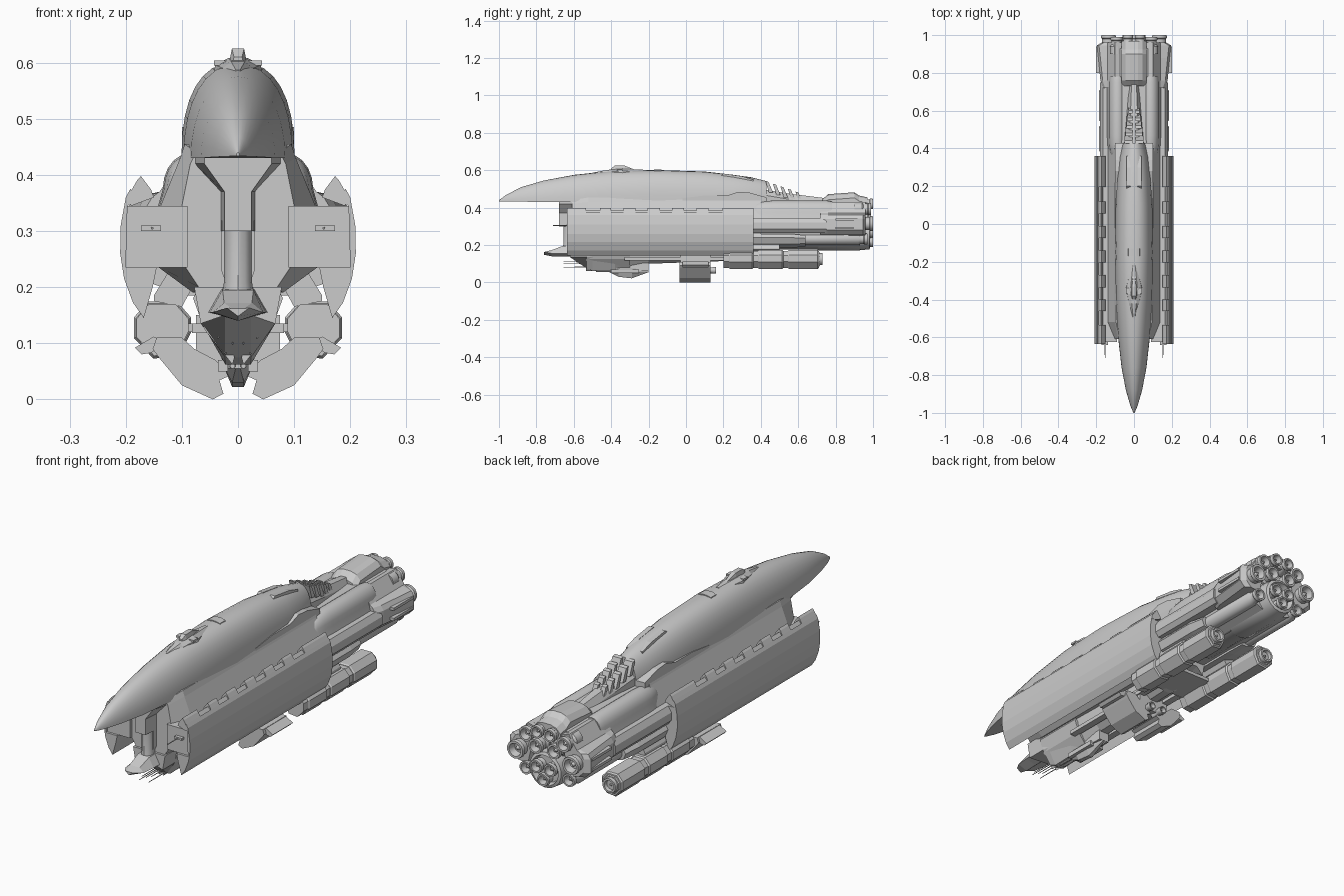
import bpy, bmesh, math
from math import sin, cos, pi


def loft(name, sections, mirror=False, smooth=False):
    """Skin a list of equal-length rings of 3D points and cap both ends."""
    bm = bmesh.new()
    rings = [[bm.verts.new(p) for p in s] for s in sections]
    n = len(rings[0])
    for a, b in zip(rings, rings[1:]):
        for i in range(n):
            bm.faces.new((a[i], a[(i + 1) % n], b[(i + 1) % n], b[i]))
    bm.faces.new(rings[0])
    bm.faces.new(rings[-1])
    bmesh.ops.recalc_face_normals(bm, faces=bm.faces)
    me = bpy.data.meshes.new(name)
    bm.to_mesh(me)
    bm.free()
    ob = bpy.data.objects.new(name, me)
    bpy.context.collection.objects.link(ob)
    if smooth:
        bpy.ops.object.select_all(action='DESELECT')
        ob.select_set(True)
        bpy.context.view_layer.objects.active = ob
        bpy.ops.object.shade_smooth_by_angle(angle=math.radians(35))
    if mirror:
        ob.modifiers.new("mirror", 'MIRROR').use_clip = False
    return ob


def prism(name, xz, y0, y1, mirror=False):
    return loft(name, [[(x, y, z) for x, z in xz] for y in (y0, y1)], mirror)


def side_prism(name, yz, x0, x1, mirror=False):
    return loft(name, [[(x, y, z) for y, z in yz] for x in (x0, x1)], mirror)


def both(half):
    """Complete a right-hand profile with its left half."""
    return half + [(-x, z) for x, z in reversed(half) if x > 0]


def box(name, x0, x1, y0, y1, z0, z1, mirror=False):
    return prism(name, [(x0, z0), (x1, z0), (x1, z1), (x0, z1)], y0, y1, mirror)


def turned(name, x, z, prof, n=16, mirror=False):
    """Round part along y from (y, radius) pairs."""
    return loft(name, [[(x + r * cos(2 * pi * (i + .5) / n), y, z + r * sin(2 * pi * (i + .5) / n))
                        for i in range(n)] for y, r in prof], mirror, True)


def nozzle(name, x, z, r, y0, y1, mirror=False):
    turned(name, x, z, [(y0, r), (y1 - .05, r), (y1 - .04, r * .8), (y1 - .02, r * .8), (y1 - .015, r * .92),
                        (y1, r * .88), (y1, r * .65), (y1 - .03, r * .5), (y1 - .03, r * .25),
                        (y1 - .01, r * .12)], 14, mirror)


def scaled_loft(name, xz, c, stations, smooth=False):
    """Mirrored part whose profile is scaled about c at each (y, scale)."""
    return loft(name, [[(c[0] + (x - c[0]) * k, y, c[1] + (z - c[1]) * k) for x, z in xz]
                       for y, k in stations], True, smooth)


# Long smooth upper hull with pointed nose: y, half width, base z, height, roundness
hull = [(-1, .003, .434, .006, 1), (-.96, .02, .433, .036, 1), (-.88, .043, .432, .078, 1),
        (-.76, .066, .43, .115, 1), (-.6, .084, .43, .145, .97), (-.4, .097, .43, .167, .9),
        (-.15, .101, .425, .176, .82), (.1, .098, .42, .173, .84), (.25, .09, .42, .156, .9),
        (.35, .08, .42, .142, .95), (.43, .06, .42, .122, 1)]
loft("upper_hull", [[(math.copysign(w * abs(cos(pi * i / 16)) ** e, 8 - i), y, zb + h * sin(pi * i / 16) ** e)
                     if 0 < i < 16 else (w if i == 0 else -w, y, zb) for i in range(17)]
                    for y, w, zb, h, e in hull], smooth=True)
# Hull edge strake
side_prism("hull_strake", [(-.02, .43), (-.02, .45), (.1, .465), (.22, .465), (.28, .485), (.34, .48), (.43, .455),
                           (.43, .42)], .055, .1, True)

# Rear spine and raked fins
loft("rear_spine", [[(x, y, z) for x, z in both([(w, .4), (w, t - .03), (w * .5, t)])]
                    for y, w, t in ((.4, .055, .5), (.55, .04, .475), (.75, .025, .45))])
for k in range(5):
    y, t, w = .425 + k * .04, .542 - k * .014, .05 - k * .005
    side_prism("spine_fin", [(y, t), (y + .016, t - .004), (y + .04, t - .06), (y + .018, t - .06)], .008, w, True)

# Command tower and dorsal fittings
loft("tower_base", [[(x, y, z) for x, z in both([(w, .575), (w * .9, t - .012), (w * .4, t)])]
                    for y, w, t in ((-.5, .01, .587), (-.42, .03, .602), (-.34, .045, .608), (-.22, .015, .602))])
loft("tower", [[(x, y, z) for x, z in both([(w, .59), (w * .6, t)])]
               for y, w, t in ((-.4, .012, .61), (-.38, .018, .625), (-.33, .018, .625), (-.28, .008, .605))])
box("tower_wing", .01, .043, -.37, -.34, .595, .604, True)
prism("hull_collar", both([(.037, .58), (.03, .599), (.012, .604)]), -.17, -.13)
side_prism("hull_vent", [(.18, .565), (.2, .582), (.3, .568), (.36, .55), (.36, .52), (.2, .54)], .018, .04, True)

# Main body under the hull, tapering at the bow
body = [(.095, .455), (.103, .43), (.138, .345), (.148, .24), (.08, .19)]
bow = [(.075, .44), (.085, .42), (.1, .345), (.1, .245), (.07, .2)]
loft("main_body", [[(x, y, z) for x, z in both(p)]
                   for y, p in ((-.61, bow), (-.52, body), (.4, body))])
loft("neck", [[(x, y, z) for x, z in both([(w, .435), (w, .42), (w * .4, .37), (w * .4, .3)])]
              for y, w in ((-.68, .06), (-.6, .078))])
# Rounded column under the nose
loft("front_column", [[(.025 * k * cos(2 * pi * i / 12), -.625 + .03 * k * sin(2 * pi * i / 12), z)
                       for i in range(12)] for z, k in ((.17, 1.2), (.21, 1), (.38, 1), (.435, 1.5))], smooth=True)
prism("column_rib", [(.022, .21), (.03, .23), (.028, .4), (.022, .4)], -.63, -.59, True)

# Chin beak
loft("chin_beak", [[(x, y, z) for x, z in both([(w, zb + .015), (w * .55, t), (w * .2, t)]) + [(0, zb)]]
                   for y, w, zb, t in ((-.76, .02, .148, .162), (-.72, .045, .14, .172), (-.66, .05, .14, .195),
                                       (-.5, .06, .14, .2))])

# Curved side armour with toothed top edge
armour = [(.168, .145), (.187, .172), (.203, .215), (.21, .26), (.209, .31), (.2, .36), (.192, .375),
          (.18, .355), (.197, .345), (.2, .235), (.145, .235), (.152, .2)]
prism("side_armour", armour, -.635, .36, True)
tooth = [(.15, .36), (.155, .374), (.173, .398), (.18, .39), (.2, .355), (.19, .345)]
edges = [-.635, -.535, -.46, -.4, -.335, -.27, -.205, -.14, -.075, -.01, .055, .12, .195, .36]
for a, b in zip(edges[::2], edges[1::2]):
    prism("armour_tooth", tooth, a, b, True)
prism("tooth_rail", [(.165, .365), (.176, .384), (.195, .36), (.185, .35)], -.6, .36, True)
box("side_bay", .09, .2, -.625, .36, .235, .345, True)
box("bay_slot", .137, .173, -.64, -.6, .3, .31, True)
turned("bay_antenna", .153, .305, [(-.71, .002), (-.6, .003)], 6, True)

# Ventral keel
loft("keel", [[(x, y, z) for x, z in both([(w, .2), (w * .85, .135), (w * .3, zb)])]
              for y, w, zb in ((-.62, .078, .15), (-.53, .078, .075), (-.5, .075, .062), (-.38, .07, .066),
                               (-.2, .065, .1), (.22, .06, .115), (.4, .06, .17))])
prism("keel_jaw", [(.075, .19), (.08, .18), (.06, .125), (.01, .062), (.006, .075), (.04, .14)], -.535, -.3, True)
box("keel_rail", .05, .082, -.33, .22, .118, .135, True)
for x, z in ((.01, .1), (.022, .082), (.035, .11)):
    turned("bow_antenna", x, z, [(-.655, .0015), (-.45, .003)], 6, True)

# Ventral gun turret
loft("ventral_turret", [[(x, y, z) for x, z in both([(w, .075), (w * .8, .055), (w * .35, zb)])]
                        for y, w, zb in ((-.41, .012, .055), (-.36, .03, .03), (-.29, .03, .022), (-.2, .012, .06))])
box("turret_mount", -.025, .025, -.37, -.2, .06, .12)
box("turret_cheek", .018, .036, -.4, -.25, .05, .07, True)
turned("turret_barrel", .01, .06, [(-.48, .005), (-.36, .006)], 8, True)

# Ventral hangar cowls: swept plates below the hull
cowl = [(.1, .11), (.145, .11), (.152, .09), (.143, .077), (.1, .025), (.045, 0), (.026, .01), (.033, .034),
        (.015, .042), (.04, .07), (.078, .09)]
prism("ventral_cowl", cowl, -.035, .13, True)
prism("cowl_fin", [(.13, .1), (.155, .083), (.172, .08), (.184, .092), (.15, .112)], -.02, .12, True)
box("cowl_mount", -.075, .075, -.03, .13, .06, .15)
nozzle("cowl_nozzle", .03, .065, .02, .1, .16, True)

# Lower outrigger pods
pod = [(.086, .12), (.106, .08), (.15, .075), (.183, .11), (.183, .145), (.16, .172), (.11, .172), (.086, .145)]
pc = (.135, .125)
scaled_loft("outrigger_pod", pod, pc, [(.2, .95), (.7, .93), (.715, .75)])
for y0, y1 in ((.23, .36), (.385, .52), (.545, .71)):
    scaled_loft("pod_shell", pod, pc, [(y0, .97), (y0 + .006, 1.05), (y1 - .006, 1.05), (y1, .94)])
prism("pod_bracket", [(.1, .165), (.15, .175), (.15, .185), (.11, .25), (.07, .22)], .22, .5, True)
box("pod_beam", -.1, .1, .22, .4, .12, .135)
nozzle("pod_nozzle", .135, .125, .036, .68, .73, True)

# Engine block core
loft("engine_core", [[(x, y, z) for x, z in both([(.06, .43), (.105, .41), (.14, .32), (.12, .22), (.05, .19)])]
                     for y in (.36, .93)])
# Upper nacelles with rounded fronts
nac = [(.04 + .047 * (1 + cos(pi * i / 10)), .375 + .063 * sin(pi * i / 10)) for i in range(11)]
nac += [(.04, .335), (.145, .335)]
scaled_loft("upper_nacelle", nac, (.08, .36), [(.34, .4), (.355, .7), (.38, .86), (.42, .96), (.47, 1), (.75, 1),
                                               (.78, .93)], True)
# Middle and lower nacelle bands
mid = [(.09, .345), (.165, .345), (.181, .32), (.181, .285), (.165, .265), (.09, .265)]
scaled_loft("middle_nacelle", mid, (.13, .305), [(.34, 1), (.75, 1)])
low = [(.06, .26), (.15, .26), (.165, .24), (.15, .205), (.09, .185), (.06, .185)]
scaled_loft("lower_nacelle", low, (.11, .22), [(.36, 1), (.56, 1), (.64, .8)])

# Flared rear housings
loft("rear_housing", [[(x, y, z) for x, z in ((.06, .42), (.1, .43), (.14, .37), (w - .012, .36), (w, .34), (w, .28),
                                              (w - .025, .255), (.1, .25))]
                      for y, w in ((.72, .165), (.76, .178), (.88, .19), (.945, .197), (.96, .172))], True)
for z in (.285, .33):
    box("housing_rib", .16, .2, .8, .94, z, z + .012, True)
# Tail cap over the top engines
loft("tail_cap", [[(x, y, z) for x, z in both([(.066, .4), (.066, t - .03), (.045, t - .008), (.02, t)])]
                  for y, t in ((.73, .445), (.76, .472), (.9, .482), (.925, .465), (.97, .455))])

# Engine nozzles
turned("main_engine_drum", 0, .255, [(.42, .05), (.47, .078), (.7, .078), (.71, .084), (.92, .084), (.98, .078),
                                     (.985, .066), (.96, .06)], 18)
nozzle("top_nozzle", .032, .42, .031, .9, 1.0, True)
nozzle("upper_nozzle", .092, .392, .036, .9, .99, True)
nozzle("side_nozzle", .135, .315, .044, .9, 1.0, True)
nozzle("middle_nozzle", .045, .35, .036, .9, .99, True)
nozzle("drum_nozzle", .034, .268, .032, .9, 1.0, True)
nozzle("drum_low_nozzle", 0, .217, .03, .9, 1.0)
nozzle("lower_nozzle", .105, .232, .032, .6, .97, True)
